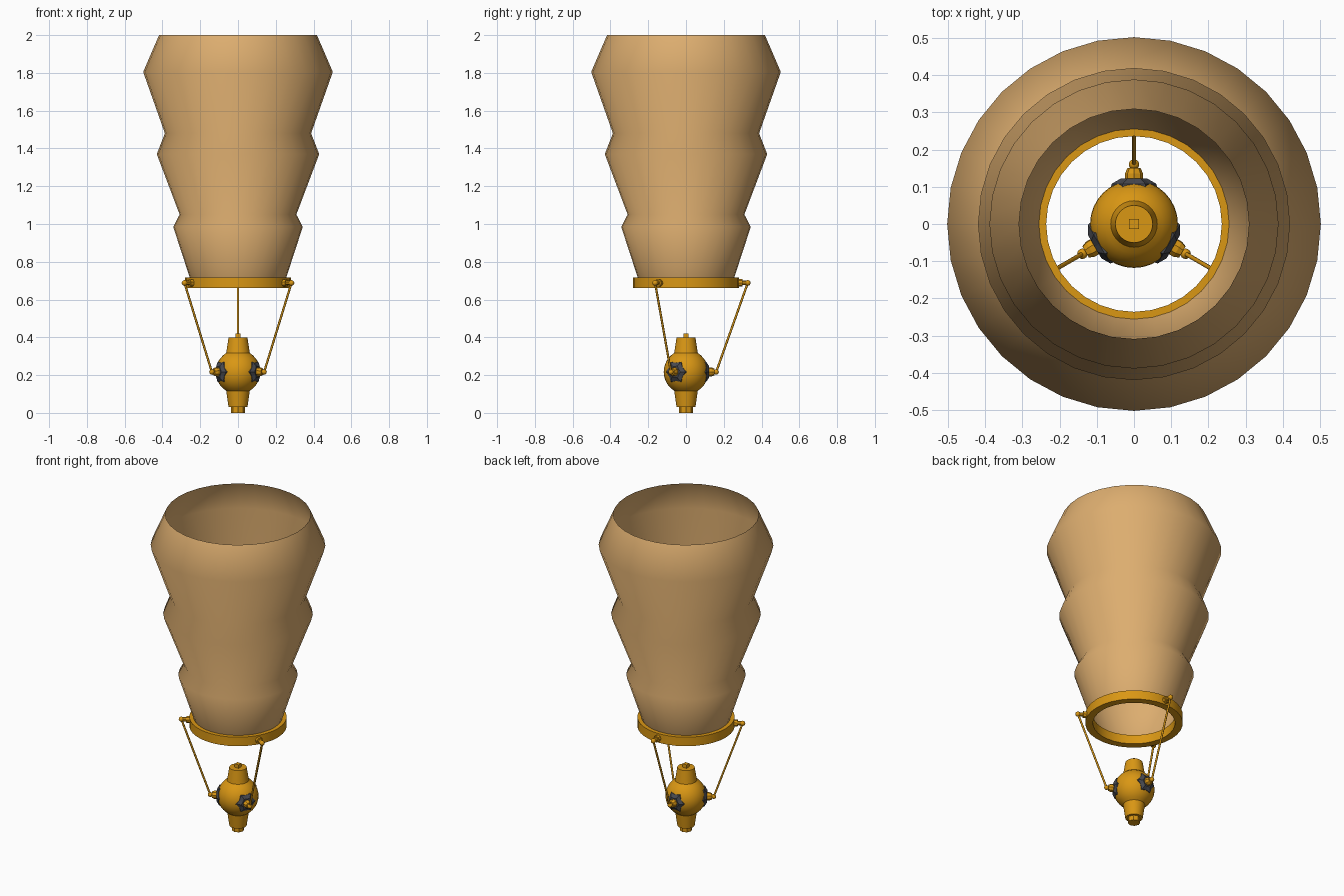
import bpy, bmesh, math
from mathutils import Vector

if "Cube" in bpy.data.objects:
    bpy.data.objects.remove(bpy.data.objects["Cube"])


def material(name, rgb):
    m = bpy.data.materials.new(name)
    m.diffuse_color = (*rgb, 1)
    m.use_nodes = True
    m.node_tree.nodes["Principled BSDF"].inputs["Base Color"].default_value = m.diffuse_color
    return m


TAN = material("tan shade", (0.72, 0.42, 0.16))
GOLD = material("gold metal", (0.70, 0.31, 0.007))
DARK = material("dark grey metal", (0.065, 0.068, 0.08))


def lathe(name, profile, mat, segs=32, smooth=35, origin=(0, 0, 0), axis=(0, 0, 1),
          closed=False, star=1.0, turn=0.0):
    """Revolve (radius, height) points about an axis; star < 1 pulls in every other column."""
    bm = bmesh.new()
    rows = []
    for r, h in profile:
        if r == 0:
            rows.append([bm.verts.new((0, 0, h))] * segs)
            continue
        row = []
        for i in range(segs):
            a = turn + math.tau * i / segs
            k = r * (star if i % 2 else 1)
            row.append(bm.verts.new((k * math.cos(a), k * math.sin(a), h)))
        rows.append(row)
    pairs = list(zip(rows, rows[1:]))
    if closed:
        pairs.append((rows[-1], rows[0]))
    for lo, hi in pairs:
        for i in range(segs):
            j = (i + 1) % segs
            quad = list(dict.fromkeys((lo[i], lo[j], hi[j], hi[i])))
            bm.faces.new(quad)
    q = Vector((0, 0, 1)).rotation_difference(Vector(axis).normalized())
    for v in bm.verts:
        v.co = q @ v.co + Vector(origin)
    me = bpy.data.meshes.new(name)
    bm.to_mesh(me)
    bm.free()
    ob = bpy.data.objects.new(name, me)
    bpy.context.collection.objects.link(ob)
    me.materials.append(mat)
    if smooth:
        bpy.ops.object.select_all(action='DESELECT')
        ob.select_set(True)
        bpy.context.view_layer.objects.active = ob
        bpy.ops.object.shade_smooth_by_angle(angle=math.radians(smooth))
    return ob


def ball(name, r, centre, segs=16, rings=8):
    prof = [(0 if i in (0, rings) else r * math.sin(math.pi * i / rings),
             -r * math.cos(math.pi * i / rings)) for i in range(rings + 1)]
    return lathe(name, prof, GOLD, segs, 50, centre)


# wavy open shade
lathe("shade", [(0.255, 0.715), (0.343, 0.985), (0.309, 1.05), (0.43, 1.37),
                (0.387, 1.48), (0.502, 1.805), (0.418, 2.0)], TAN, 32, 70)

# ring holding the shade
lathe("shade_ring", [(0.236, 0.66), (0.28, 0.66), (0.28, 0.717), (0.236, 0.717)],
      GOLD, 32, 35, closed=True)

# round body with tapered necks above and below
CZ, R = 0.217, 0.118
sphere = [(R * math.cos(t), CZ + R * math.sin(t))
          for t in (math.radians(-58 + 116 * i / 12) for i in range(13))]
lathe("body", [(0, 0.03), (0.05, 0.03)] + sphere + [(0.05, 0.398), (0, 0.398)], GOLD)
lathe("foot", [(0, 0), (0.036, 0), (0.036, 0.034), (0, 0.034)], GOLD, 8, 0)
lathe("top_pin", [(0, 0.39), (0.019, 0.39), (0.019, 0.42), (0, 0.42)], GOLD, 4, 0,
      turn=math.pi / 4)

# three arms: star collar, socket, joints and rod
for n, deg in enumerate((90, 210, 330), 1):
    a = math.radians(deg)
    d = Vector((math.cos(a), math.sin(a), 0))
    base = Vector((0, 0, CZ))
    lathe(f"star_collar_{n}", [(0, 0.08), (0.066, 0.08), (0.06, 0.108), (0.036, 0.122), (0, 0.122)],
          DARK, 12, 0, base, d, star=0.8)
    lathe(f"socket_{n}", [(0, 0.11), (0.024, 0.11), (0.024, 0.136), (0.018, 0.15), (0, 0.15)],
          GOLD, 8, 0, base, d)
    lower = d * 0.16 + Vector((0, 0, 0.217))
    upper = d * 0.327 + Vector((0, 0, 0.688))
    ball(f"lower_joint_{n}", 0.014, lower)
    ball(f"upper_joint_{n}", 0.015, upper)
    lathe(f"ring_nut_{n}", [(0, 0.275), (0.02, 0.275), (0.02, 0.298), (0.012, 0.298),
                            (0.012, 0.32), (0, 0.32)], GOLD, 8, 0, Vector((0, 0, 0.688)), d)
    span = upper - lower
    lathe(f"rod_{n}", [(0, 0), (0.006, 0), (0.006, span.length), (0, span.length)],
          GOLD, 8, 50, lower, span)
